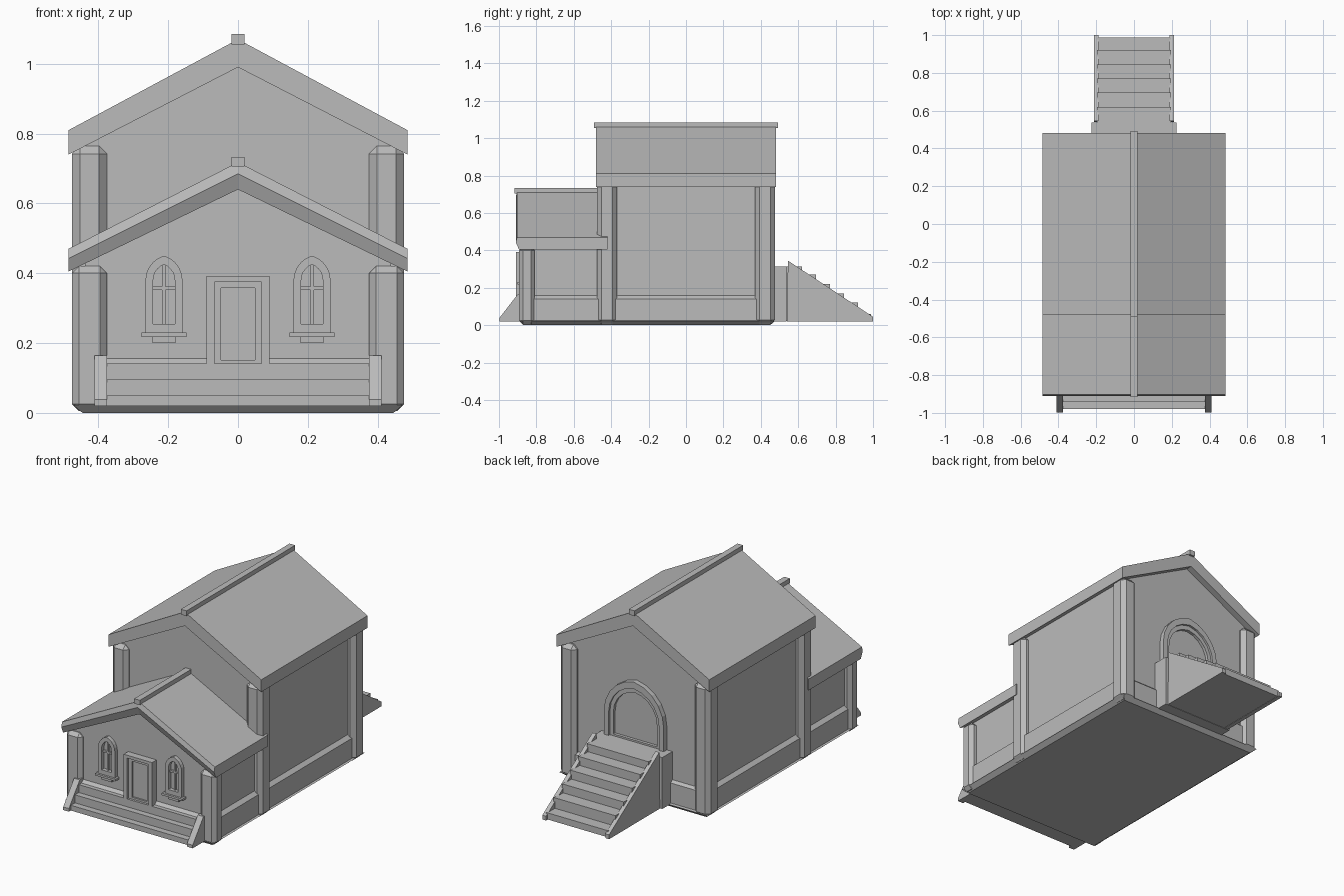
import bpy, bmesh, math

if "Cube" in bpy.data.objects:
    bpy.data.objects.remove(bpy.data.objects["Cube"])

stone = bpy.data.materials.new("plain grey")
stone.diffuse_color = (0.5, 0.5, 0.5, 1)
stone.use_nodes = True
stone.node_tree.nodes["Principled BSDF"].inputs["Base Color"].default_value = stone.diffuse_color


def finish(name, bm):
    bmesh.ops.recalc_face_normals(bm, faces=bm.faces)
    me = bpy.data.meshes.new(name)
    bm.to_mesh(me)
    bm.free()
    me.materials.append(stone)
    ob = bpy.data.objects.new(name, me)
    bpy.context.collection.objects.link(ob)
    return ob


def loft(name, rings, closed=False):
    """Join rings of points with equal counts; cap the ends unless the loft closes on itself."""
    bm = bmesh.new()
    vs = [[bm.verts.new(p) for p in r] for r in rings]
    n = len(vs[0])
    pairs = list(zip(vs, vs[1:])) + ([(vs[-1], vs[0])] if closed else [])
    for a, b in pairs:
        for i in range(n):
            j = (i + 1) % n
            bm.faces.new((a[i], a[j], b[j], b[i]))
    if not closed:
        bm.faces.new(vs[0])
        bm.faces.new(vs[-1])
    return finish(name, bm)


def box(name, x0, x1, y0, y1, z0, z1, bevel=0):
    ob = loft(name, [[(x0, y0, z), (x1, y0, z), (x1, y1, z), (x0, y1, z)] for z in (z0, z1)])
    if bevel:
        m = ob.modifiers.new("bevel", 'BEVEL')
        m.width = bevel
        m.segments = 1
    return ob


def extrude_x(name, x0, x1, prof):
    return loft(name, [[(x, y, z) for y, z in prof] for x in (x0, x1)])


def extrude_y(name, y0, y1, prof):
    return loft(name, [[(x, y, z) for x, z in prof] for y in (y0, y1)])


def arch(cx, w, z0, spring, top, n=5):
    """Pointed arch outline."""
    h = top - spring
    c = (h * h - w * w) / (2 * w)
    end = math.atan2(h, c)
    right = [(-c + (w + c) * math.cos(end * i / n), spring + (w + c) * math.sin(end * i / n))
             for i in range(n + 1)]
    pts = [(w, z0)] + right + [(-x, z) for x, z in right[-2::-1]] + [(-w, z0)]
    return [(cx + x, z) for x, z in pts]


def frame(name, outer, inner, y0, y1):
    """Ring between two outlines, from wall y0 out to face y1."""
    rings = [[(x, y, z) for x, z in o] for o, y in
             ((outer, y0), (outer, y1), (inner, y1), (inner, y0))]
    return loft(name, rings, closed=True)


def rect(w, z0, z1):
    return [(w, z0), (w, z1), (-w, z1), (-w, z0)]


def gable(w, z0, eave, apex):
    return [(-w, z0), (w, z0), (w, eave), (0, apex), (-w, eave)]


def roof(name, prof, eave, eave_t, apex, apex_t):
    """Sweep a (y, fraction down) section from eave over ridge to eave."""
    rings = []
    for x, top, t in ((-0.485, eave, eave_t), (0, apex, apex_t), (0.485, eave, eave_t)):
        rings.append([(x, y, top - f * t) for y, f in prof])
    return loft(name, rings)


# Base slab with chamfered foot and sloped plinth top
levels = ((0.445, -0.87, 0.45, 0), (0.472, -0.892, 0.475, 0.022), (0.46, -0.885, 0.46, 0.025),
          (0.46, -0.885, 0.46, 0.14), (0.438, -0.865, 0.44, 0.158))
loft("base_plinth", [[(-w, a, z), (w, a, z), (w, b, z), (-w, b, z)] for w, a, b, z in levels])

# Walls
extrude_y("main_hall_walls", -0.45, 0.445, gable(0.438, 0.03, 0.79, 1.03))
extrude_y("porch_walls", -0.867, -0.44, gable(0.438, 0.03, 0.45, 0.68))

# Corner pillars
for s in (-1, 1):
    x0, x1 = sorted((s * 0.375, s * 0.476))
    box("main_pillar_back", x0, x1, 0.37, 0.476, 0.005, 0.765, 0.023)
    box("main_pillar_front", x0, x1, -0.476, -0.37, 0.005, 0.765, 0.023)
    box("porch_pillar", x0, x1, -0.892, -0.81, 0.005, 0.42, 0.02)

# Roofs and ridge caps
roof("main_roof", [(-0.482, 0), (-0.482, 1), (0.482, 1), (0.482, 0)], 0.81, 0.07, 1.07, 0.08)
roof("porch_roof", [(-0.903, 0), (-0.91, 0.42), (-0.893, 1), (-0.42, 1), (-0.42, 0)],
     0.47, 0.065, 0.718, 0.078)
box("main_ridge", -0.018, 0.018, -0.493, 0.493, 1.055, 1.085)
box("porch_ridge", -0.018, 0.018, -0.916, -0.44, 0.705, 0.733)

# Front door
frame("front_door_frame", rect(0.09, 0.14, 0.392), rect(0.068, 0.14, 0.375), -0.86, -0.908)
frame("front_door_rim", rect(0.068, 0.14, 0.375), rect(0.048, 0.152, 0.358), -0.86, -0.895)
box("front_door", -0.05, 0.05, -0.885, -0.86, 0.14, 0.36)

# Front windows
for cx in (-0.212, 0.212):
    frame("window_frame", arch(cx, 0.053, 0.228, 0.38, 0.45),
          arch(cx, 0.031, 0.255, 0.38, 0.425), -0.86, -0.89)
    box("window_mullion", cx - 0.005, cx + 0.005, -0.878, -0.86, 0.25, 0.425)
    box("window_crossbar", cx - 0.032, cx + 0.032, -0.878, -0.86, 0.352, 0.362)
    box("window_sill", cx - 0.065, cx + 0.065, -0.902, -0.86, 0.218, 0.23)
    box("window_bracket", cx - 0.033, cx + 0.033, -0.89, -0.86, 0.2, 0.218)

# Front steps and cheeks
for y, z in ((-0.98, 0.05), (-0.943, 0.096), (-0.908, 0.141)):
    box("front_step", -0.378, 0.378, y, -0.87, 0.02, z)
for s in (-1, 1):
    extrude_x("front_step_cheek", s * 0.375, s * 0.411,
              [(-0.998, 0.02), (-0.998, 0.038), (-0.9, 0.165), (-0.87, 0.165), (-0.87, 0.02)])

# Back arched doorway
frame("back_arch_outer", arch(0, 0.19, 0.3, 0.45, 0.665), arch(0, 0.16, 0.3, 0.45, 0.625),
      0.44, 0.474)
frame("back_arch_inner", arch(0, 0.16, 0.3, 0.45, 0.625), arch(0, 0.138, 0.325, 0.45, 0.598),
      0.44, 0.462)

# Back landing, stairs and cheeks
box("back_landing", -0.225, 0.225, 0.44, 0.537, 0.02, 0.315)
edges = (0.62, 0.695, 0.77, 0.845, 0.92, 0.988)
tops = (0.315, 0.27, 0.22, 0.17, 0.12, 0.06)
for y, z in zip(edges, tops):
    box("back_step", -0.196, 0.196, 0.53, y, 0.022, z)
for s in (-1, 1):
    extrude_x("back_stair_cheek", s * 0.188, s * 0.212,
              [(0.54, 0.02), (0.545, 0.345), (1.0, 0.045), (1.0, 0.02)])
